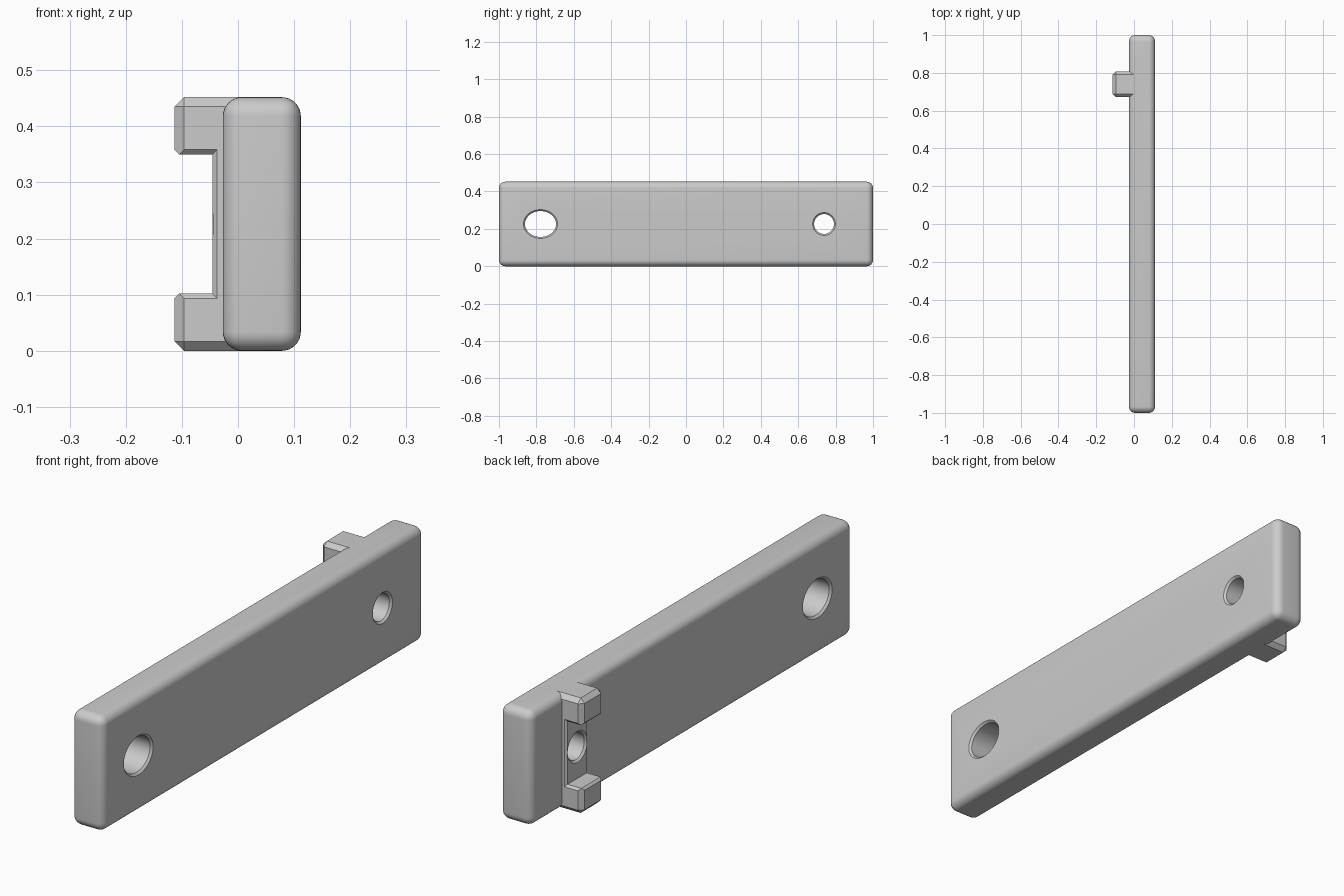
import bpy, bmesh, math
from mathutils import Vector

default = bpy.data.objects.get("Cube")
if default:
    bpy.data.objects.remove(default, do_unlink=True)

grey = bpy.data.materials.new("light grey")
grey.use_nodes = True
colour = (0.6, 0.6, 0.6, 1)
grey.diffuse_color = colour
grey.node_tree.nodes["Principled BSDF"].inputs["Base Color"].default_value = colour

X0, X1, H = -0.027, 0.112, 0.452      # bar faces and height
MID = H / 2
CLIP_Y, CLIP_W = 0.74, 0.136          # clip centre and width
HOLE_Y = 0.738


def finish(bm, name):
    bmesh.ops.recalc_face_normals(bm, faces=bm.faces)
    mesh = bpy.data.meshes.new(name)
    bm.to_mesh(mesh)
    bm.free()
    mesh.materials.append(grey)
    obj = bpy.data.objects.new(name, mesh)
    bpy.context.collection.objects.link(obj)
    return obj


def box(lo, hi):
    bm = bmesh.new()
    bmesh.ops.create_cube(bm, size=1)
    lo, hi = Vector(lo), Vector(hi)
    for v in bm.verts:
        v.co = (lo + hi) / 2 + v.co * (hi - lo)
    return bm


def apply(obj, kind, **settings):
    mod = obj.modifiers.new(kind.title(), kind)
    for key, value in settings.items():
        setattr(mod, key, value)
    bpy.context.view_layer.objects.active = obj
    bpy.ops.object.modifier_apply(modifier=mod.name)


def boolean(obj, other, operation):
    apply(obj, 'BOOLEAN', object=other, operation=operation, solver='EXACT')
    bpy.data.objects.remove(other, do_unlink=True)


def hole_cutter(name, y, ry, rz, back, rim=0.008):
    """Straight bore that flares at both mouths."""
    over = 0.01
    rings = [(back - over, rim + over), (back, rim), (back + rim, 0),
             (X1 - rim, 0), (X1, rim), (X1 + over, rim + over)]
    bm = bmesh.new()
    loops = []
    for x, grow in rings:
        loops.append([bm.verts.new((x, y + (ry - rim + grow) * math.cos(a),
                                    MID + (rz - rim + grow) * math.sin(a)))
                      for a in (math.tau * i / 64 for i in range(64))])
    for a, b in zip(loops, loops[1:]):
        for i in range(64):
            j = (i + 1) % 64
            bm.faces.new((a[i], a[j], b[j], b[i]))
    bm.faces.new(loops[0])
    bm.faces.new(loops[-1])
    return finish(bm, name)


# Rounded bar
bar = finish(box((X0, -1, 0), (X1, 1, H)), "handle_bar")
apply(bar, 'BEVEL', width=0.034, segments=8)

# Clip backing plate with chamfered long edges
y0, y1 = CLIP_Y - CLIP_W / 2, CLIP_Y + CLIP_W / 2
plate = box((-0.045, y0, 0.05), (0.04, y1, H - 0.05))
edges = [e for e in plate.edges if all(v.co.x < 0 for v in e.verts)
         and e.verts[0].co.y == e.verts[1].co.y]
bmesh.ops.bevel(plate, geom=edges, offset=0.008, segments=1, affect='EDGES')
boolean(bar, finish(plate, "clip_plate"), 'UNION')

# Clip arms: wide outer chamfers, finer ones facing the gap
for name, lo, hi, inner in (("lower_arm", 0, 0.102, 0.102),
                            ("upper_arm", H - 0.102, H, H - 0.102)):
    bm = box((-0.113, y0, lo), (0.045, y1, hi))
    weight = bm.edges.layers.float.new("bevel_weight_edge")
    for e in bm.edges:
        if all(v.co.x > 0 for v in e.verts):
            e[weight] = 0
        elif all(abs(v.co.z - inner) < 1e-4 for v in e.verts):
            e[weight] = 0.5
        else:
            e[weight] = 1
    arm = finish(bm, name)
    apply(arm, 'BEVEL', width=0.017, segments=1, limit_method='WEIGHT')
    boolean(bar, arm, 'UNION')

# Bores through the bar
boolean(bar, hole_cutter("oval_bore", -0.778, 0.091, 0.077, X0), 'DIFFERENCE')
boolean(bar, hole_cutter("round_bore", HOLE_Y, 0.061, 0.061, -0.045), 'DIFFERENCE')

bpy.ops.object.select_all(action='DESELECT')
bar.select_set(True)
bpy.context.view_layer.objects.active = bar
bpy.ops.object.shade_smooth_by_angle(angle=math.radians(30))
